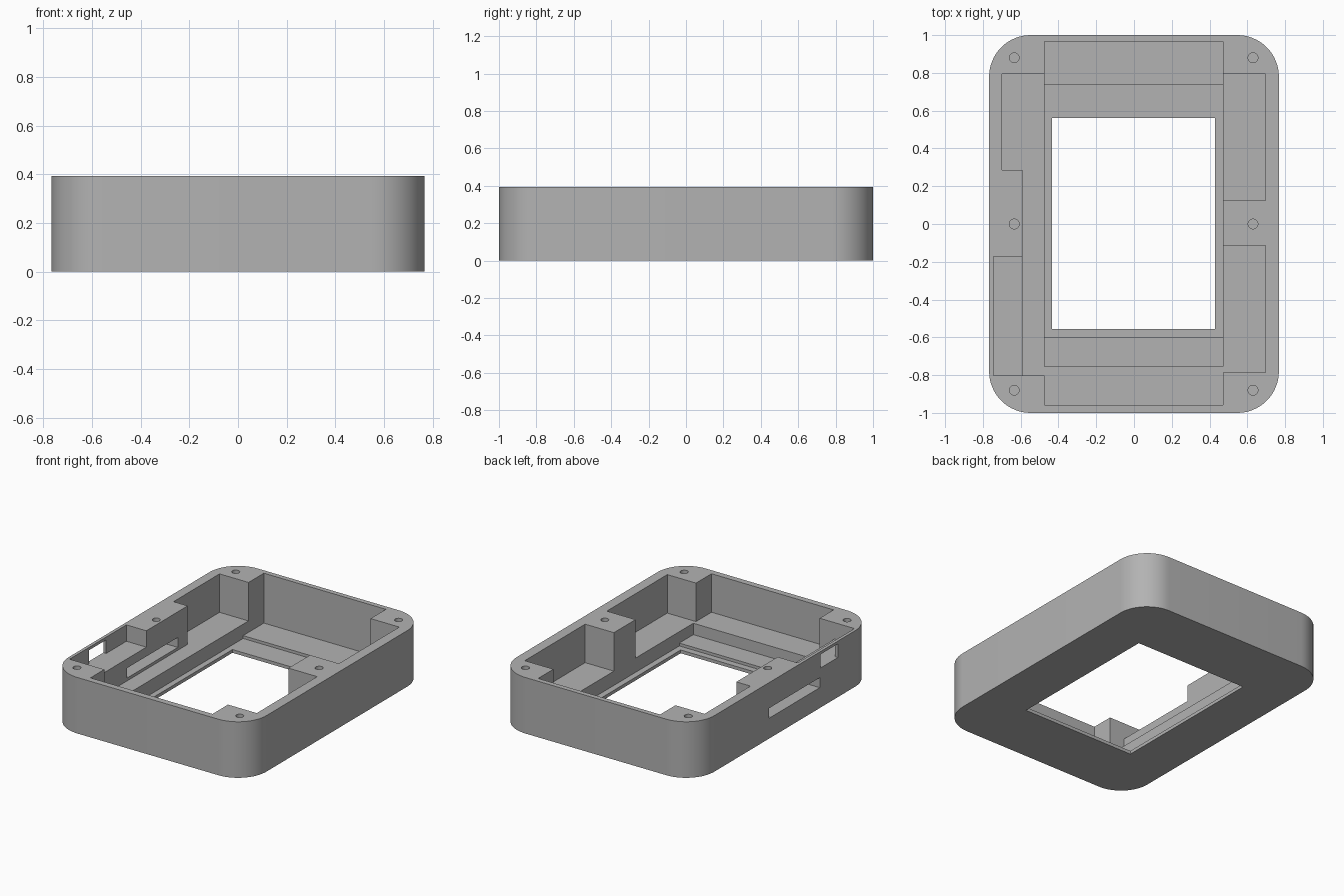
import bpy
import bmesh
import math

if "Cube" in bpy.data.objects:
    bpy.data.objects.remove(bpy.data.objects["Cube"], do_unlink=True)

H = 0.393          # case height
HX, HY = 0.767, 1.0
R = 0.22           # outer corner radius
TOP = H + 0.1      # cutters overshoot the rim
SHELF, STEP, FLOOR = 0.123, 0.043, 0.023
L, RT = -0.475, 0.472   # sides of the central bay

grey = bpy.data.materials.new("grey plastic")
grey.use_nodes = True
grey.diffuse_color = (0.45, 0.45, 0.45, 1)
grey.node_tree.nodes["Principled BSDF"].inputs["Base Color"].default_value = (0.45, 0.45, 0.45, 1)


def prism(name, outline, z0, z1):
    """Extrude a counter-clockwise outline from z0 to z1."""
    bm = bmesh.new()
    base = bm.faces.new([bm.verts.new((x, y, z0)) for x, y in outline])
    ext = bmesh.ops.extrude_face_region(bm, geom=[base])
    for v in ext["geom"]:
        if isinstance(v, bmesh.types.BMVert):
            v.co.z = z1
    bmesh.ops.recalc_face_normals(bm, faces=bm.faces)
    me = bpy.data.meshes.new(name)
    bm.to_mesh(me)
    bm.free()
    me.materials.append(grey)
    ob = bpy.data.objects.new(name, me)
    bpy.context.collection.objects.link(ob)
    return ob


def arc(cx, cy, r, a0, a1, n):
    return [(cx + r * math.cos(a0 + (a1 - a0) * i / n),
             cy + r * math.sin(a0 + (a1 - a0) * i / n)) for i in range(n + 1)]


def cut(target, outline, z0, z1):
    """Subtract a prism from the target."""
    cutter = prism("cutter", outline, z0, z1)
    cutter.hide_render = True
    mod = target.modifiers.new("cut", 'BOOLEAN')
    mod.operation = 'DIFFERENCE'
    mod.solver = 'EXACT'
    mod.object = cutter
    bpy.context.view_layer.objects.active = target
    bpy.ops.object.modifier_apply(modifier=mod.name)
    bpy.data.objects.remove(cutter, do_unlink=True)


def cut_box(target, x0, x1, y0, y1, z0, z1=TOP):
    cut(target, [(x0, y0), (x1, y0), (x1, y1), (x0, y1)], z0, z1)


# Outer shell with rounded corners
outline = []
for i, (sx, sy) in enumerate([(1, 1), (-1, 1), (-1, -1), (1, -1)]):
    a = i * math.pi / 2
    outline += arc(sx * (HX - R), sy * (HY - R), R, a, a + math.pi / 2, 16)
case = prism("case_body", outline, 0, H)

# Central bay: shelf, step, display recess and window
cut_box(case, L, RT, -0.957, 0.965, SHELF)
cut_box(case, L, RT, -0.755, 0.965, STEP)
cut_box(case, L, RT, -0.60, 0.735, FLOOR)
cut_box(case, -0.435, 0.43, -0.555, 0.56, -0.1)

# Side pockets opening into the bay
cut_box(case, 0.4, 0.695, 0.125, 0.795, SHELF)
cut_box(case, 0.4, 0.695, -0.785, -0.115, SHELF)
cut_box(case, -0.59, -0.4, -0.803, 0.795, SHELF)
cut_box(case, -0.70, -0.5, 0.285, 0.795, SHELF)
cut_box(case, -0.745, -0.5, -0.803, -0.173, 0.278)

# Port openings through the side wall
cut_box(case, -0.9, -0.55, -0.387, 0.176, 0.143, 0.213)
cut_box(case, -0.9, -0.70, -0.588, -0.397, 0.278, 0.373)

# Blind screw holes in the rim
for x in (-0.634, 0.63):
    for y in (-0.88, 0, 0.88):
        cut(case, arc(x, y, 0.026, 0, math.tau, 24)[:-1], H - 0.15, TOP)

# Smooth rounded walls, sharp edges elsewhere
bpy.ops.object.select_all(action='DESELECT')
case.select_set(True)
bpy.context.view_layer.objects.active = case
bpy.ops.object.shade_smooth_by_angle(angle=math.radians(30))
